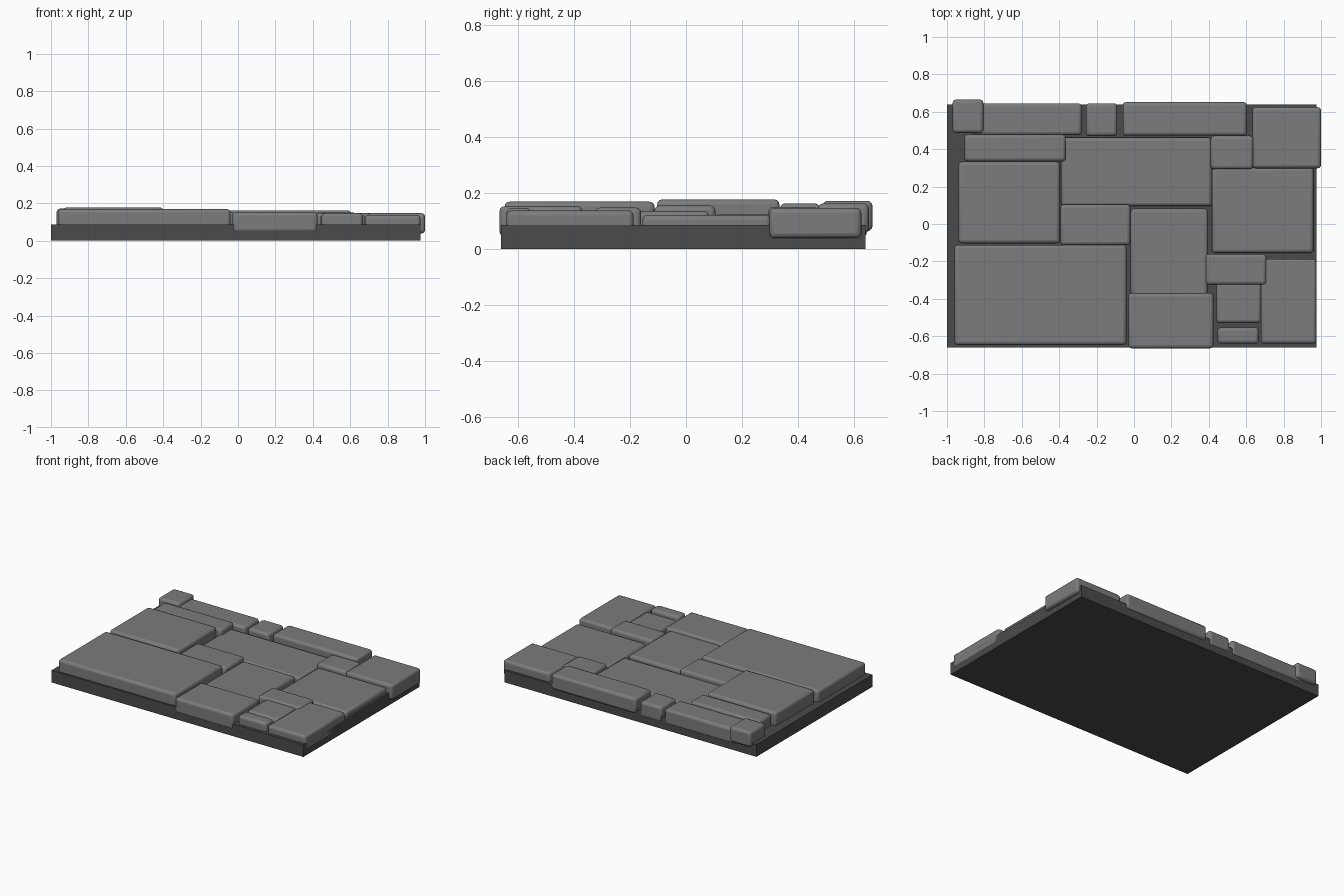
import bpy

if "Cube" in bpy.data.objects:
    bpy.data.objects.remove(bpy.data.objects["Cube"])


def material(name, g):
    m = bpy.data.materials.new(name)
    m.diffuse_color = (g, g, g, 1)
    m.use_nodes = True
    m.node_tree.nodes["Principled BSDF"].inputs["Base Color"].default_value = m.diffuse_color
    return m


def block(name, x0, x1, y0, y1, z0, z1, mat, bevel=0):
    bpy.ops.mesh.primitive_cube_add(
        size=1, location=((x0 + x1) / 2, (y0 + y1) / 2, (z0 + z1) / 2))
    ob = bpy.context.object
    ob.name = name
    ob.scale = (x1 - x0, y1 - y0, z1 - z0)
    bpy.ops.object.transform_apply(location=False, rotation=False, scale=True)
    ob.data.materials.append(mat)
    if bevel:
        mod = ob.modifiers.new("rounded_edges", 'BEVEL')
        mod.width = bevel
        mod.segments = 3
        bpy.ops.object.shade_smooth_by_angle()
    return ob


stone = material("stone", 0.2)
mortar = material("mortar", 0.07)

# Mortar bed
block("mortar_bed", -1.0, 0.975, -0.66, 0.64, 0, 0.086, mortar)

# Paving stones: name, x range, y range, top height
THICK = 0.108
block_list = [
    # Back row
    ("back_left_corner", -0.97, -0.805, 0.487, 0.665, 0.172),
    ("back_long_left", -0.86, -0.28, 0.475, 0.645, 0.15),
    ("back_small", -0.257, -0.09, 0.47, 0.645, 0.152),
    ("back_long_right", -0.06, 0.603, 0.472, 0.652, 0.163),
    ("back_right_corner", 0.633, 1.0, 0.298, 0.625, 0.147),
    # Middle
    ("left_narrow", -0.907, -0.365, 0.335, 0.478, 0.163),
    ("left_middle", -0.938, -0.397, -0.103, 0.333, 0.177),
    ("centre_large", -0.39, 0.417, 0.095, 0.462, 0.123),
    ("right_small", 0.41, 0.638, 0.293, 0.472, 0.15),
    ("right_large", 0.417, 0.96, -0.155, 0.302, 0.122),
    ("centre_small", -0.393, -0.02, -0.113, 0.105, 0.155),
    ("centre_tall", -0.018, 0.395, -0.39, 0.082, 0.136),
    # Front
    ("front_left_large", -0.96, -0.04, -0.647, -0.112, 0.169),
    ("front_middle", -0.03, 0.425, -0.665, -0.37, 0.153),
    ("inset_upper", 0.383, 0.708, -0.325, -0.16, 0.148),
    ("inset_middle", 0.44, 0.68, -0.53, -0.31, 0.138),
    ("inset_front", 0.447, 0.667, -0.64, -0.553, 0.147),
    ("front_right", 0.678, 0.975, -0.64, -0.187, 0.138),
]
for name, x0, x1, y0, y1, top in block_list:
    block("stone_" + name, x0, x1, y0, y1, top - THICK, top, stone, 0.018)
